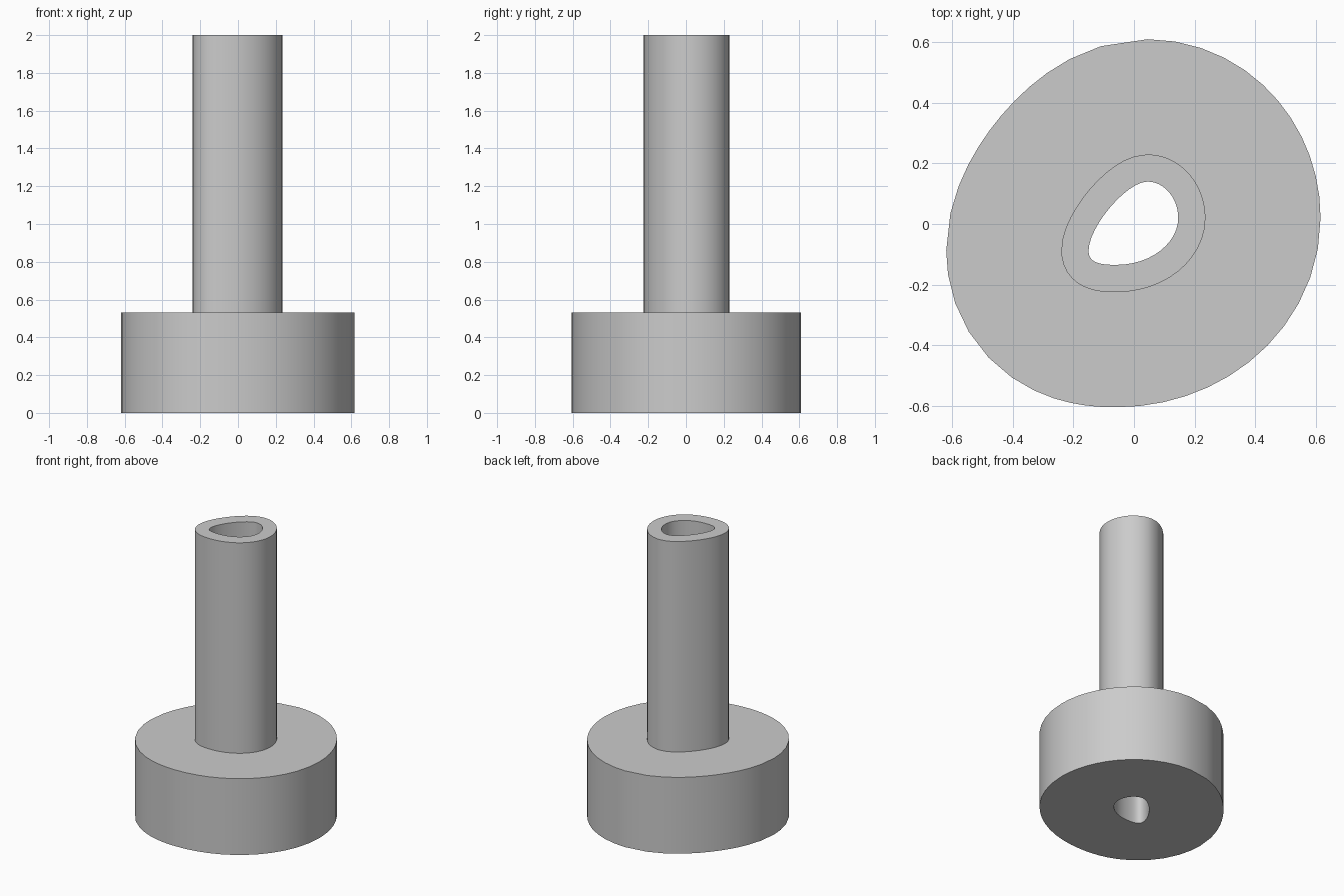
import bpy
import bmesh
from math import radians
from mathutils import Vector

STEPS = 12

cube = bpy.data.objects.get("Cube")
if cube:
    bpy.data.objects.remove(cube, do_unlink=True)

grey = bpy.data.materials.new("plain grey")
grey.use_nodes = True
colour = (0.6, 0.6, 0.6, 1)
grey.diffuse_color = colour
grey.node_tree.nodes["Principled BSDF"].inputs["Base Color"].default_value = colour

# Teardrop bore: (handle in, knot, handle out) clockwise from the top
knots = [
    ((-0.025, 0.14), (0.045, 0.14), (0.10, 0.14)),
    ((0.146, 0.085), (0.146, 0.02), (0.146, -0.06)),
    ((0.06, -0.135), (-0.06, -0.135), (-0.12, -0.135)),
    ((-0.15, -0.125), (-0.15, -0.088), (-0.15, -0.01)),
]


def bore_outline():
    """Points of the bore outline with their outward normals."""
    outline = []
    for i, (_, start, out) in enumerate(knots):
        into, end, _ = knots[(i + 1) % len(knots)]
        a, b, c, d = (Vector(p) for p in (start, out, into, end))
        for k in range(STEPS):
            t = k / STEPS
            s = 1 - t
            point = a * s**3 + b * 3 * s * s * t + c * 3 * s * t * t + d * t**3
            along = (b - a) * s * s + (c - b) * 2 * s * t + (d - c) * t * t
            outline.append((point, Vector((-along.y, along.x)).normalized()))
    return outline


# Wall section as (offset from the bore, height): wide base, then narrow tube
section = [(0, 0), (0.47, 0), (0.47, 0.532), (0.09, 0.532), (0.09, 2), (0, 2)]

# Sweep the section around the bore
bm = bmesh.new()
rings = []
for point, normal in bore_outline():
    ring = []
    for offset, height in section:
        p = point + normal * offset
        ring.append(bm.verts.new((p.x, p.y, height)))
    rings.append(ring)

for i, ring in enumerate(rings):
    following = rings[(i + 1) % len(rings)]
    for j in range(len(section)):
        k = (j + 1) % len(section)
        bm.faces.new((ring[j], following[j], following[k], ring[k]))
bmesh.ops.recalc_face_normals(bm, faces=bm.faces)

mesh = bpy.data.meshes.new("flanged_tube")
bm.to_mesh(mesh)
bm.free()
mesh.materials.append(grey)

tube = bpy.data.objects.new("flanged_tube", mesh)
bpy.context.collection.objects.link(tube)
bpy.ops.object.select_all(action="DESELECT")
tube.select_set(True)
bpy.context.view_layer.objects.active = tube
bpy.ops.object.shade_smooth_by_angle(angle=radians(35))
